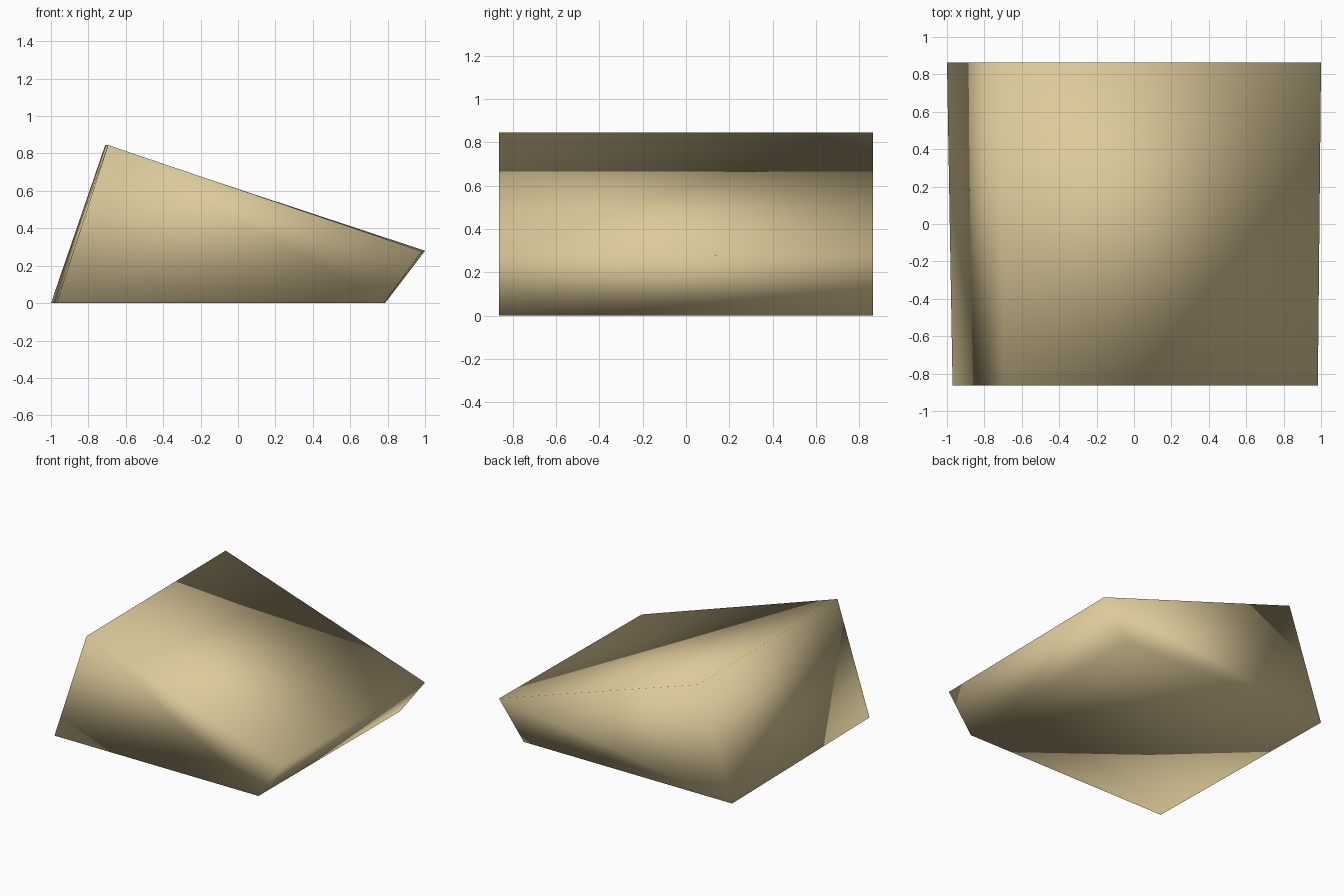
import bpy

default = bpy.data.objects.get("Cube")
if default:
    bpy.data.objects.remove(default, do_unlink=True)

# Sandy stone colour
tan = (0.72, 0.59, 0.32, 1.0)
mat = bpy.data.materials.new("sandy_tan")
mat.use_nodes = True
mat.diffuse_color = tan
bsdf = next(n for n in mat.node_tree.nodes if n.type == 'BSDF_PRINCIPLED')
bsdf.inputs["Base Color"].default_value = tan

# Wedge outline in x and z at each end, slightly narrower at the front
half_depth = 0.863
front = [(-0.97, 0), (-0.695, 0.845), (0.983, 0.277), (0.78, 0)]
back = [(-1.0, 0), (-0.71, 0.845), (1.0, 0.28), (0.787, 0)]
verts = [(x, -half_depth, z) for x, z in front]
verts += [(x, half_depth, z) for x, z in back]

# End caps and the four side faces, all facing outward
n = len(front)
faces = [list(reversed(range(n))), list(range(n, 2 * n))]
faces += [[i, (i + 1) % n, (i + 1) % n + n, i + n] for i in range(n)]
faces[0].reverse()
faces[1].reverse()
faces = [list(reversed(f)) for f in faces]

mesh = bpy.data.meshes.new("wedge_block")
mesh.from_pydata(verts, [], faces)

# Make the winding consistent and outward, with fully smooth shading
import bmesh
bm = bmesh.new()
bm.from_mesh(mesh)
bmesh.ops.recalc_face_normals(bm, faces=bm.faces)
for f in bm.faces:
    f.smooth = True
bm.to_mesh(mesh)
bm.free()

mesh.materials.append(mat)
block = bpy.data.objects.new("wedge_block", mesh)
bpy.context.collection.objects.link(block)
